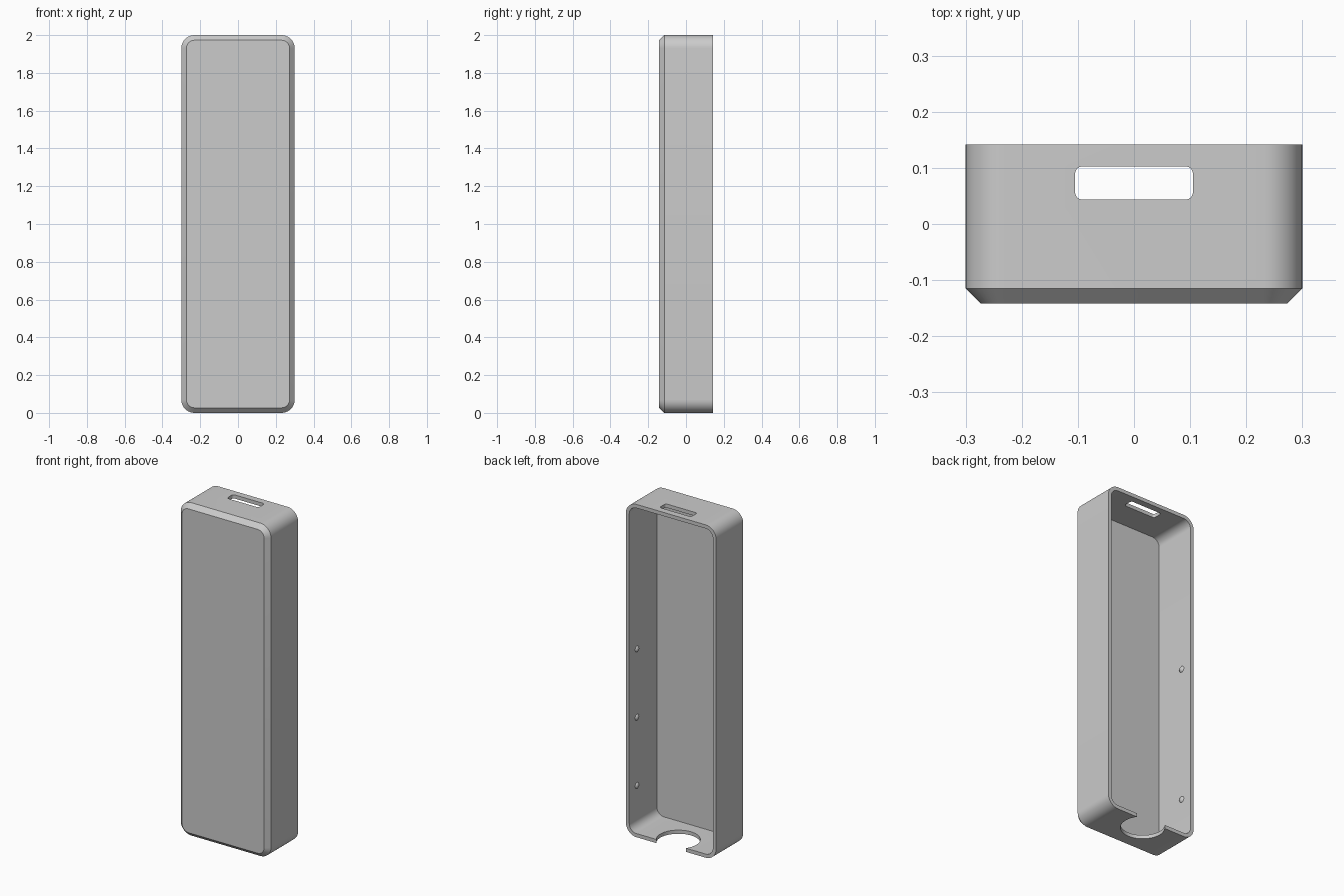
import bpy
import bmesh
import math

cube = bpy.data.objects.get("Cube")
if cube:
    bpy.data.objects.remove(cube, do_unlink=True)

WIDTH, HEIGHT, DEPTH = 0.6, 2.0, 0.284
WALL, CHAMFER, RADIUS = 0.022, 0.027, 0.07
BACK, FRONT = DEPTH / 2, -DEPTH / 2

grey = bpy.data.materials.new("plain grey")
grey.use_nodes = True
grey.diffuse_color = (0.6, 0.6, 0.6, 1)
grey.node_tree.nodes["Principled BSDF"].inputs["Base Color"].default_value = grey.diffuse_color


def rounded_rect(width, height, radius, segments=10):
    """Points of a rounded rectangle centred on the origin."""
    points = []
    for quarter, (sx, sy) in enumerate(((1, 1), (-1, 1), (-1, -1), (1, -1))):
        cx, cy = sx * (width / 2 - radius), sy * (height / 2 - radius)
        for i in range(segments + 1):
            a = math.pi / 2 * (quarter + i / segments)
            points.append((cx + radius * math.cos(a), cy + radius * math.sin(a)))
    return points


def loft(name, rings):
    """Closed solid skinned through rings of equal point count."""
    bm = bmesh.new()
    loops = [[bm.verts.new(p) for p in ring] for ring in rings]
    for a, b in zip(loops, loops[1:]):
        for i in range(len(a)):
            j = (i + 1) % len(a)
            bm.faces.new((a[i], a[j], b[j], b[i]))
    bm.faces.new(loops[0])
    bm.faces.new(loops[-1])
    bmesh.ops.recalc_face_normals(bm, faces=bm.faces)
    mesh = bpy.data.meshes.new(name)
    bm.to_mesh(mesh)
    bm.free()
    obj = bpy.data.objects.new(name, mesh)
    bpy.context.collection.objects.link(obj)
    obj.data.materials.append(grey)
    return obj


def shell_ring(inset, y):
    outline = rounded_rect(WIDTH - 2 * inset, HEIGHT - 2 * inset, RADIUS - inset)
    return [(x, y, z + HEIGHT / 2) for x, z in outline]


# Open-backed case with a chamfered front
case = loft("case", [
    shell_ring(WALL, FRONT + WALL),
    shell_ring(WALL, BACK),
    shell_ring(0, BACK),
    shell_ring(0, FRONT + CHAMFER),
    shell_ring(CHAMFER, FRONT),
])


# Cutters for the port slot in the top and the round notch in the bottom
def cutter(name, outline, y, z):
    obj = loft(name, [[(px, py + y, z + dz) for px, py in outline]
                      for dz in (-0.06, 0.06)])
    obj.hide_render = True
    obj.hide_set(True)
    mod = case.modifiers.new(name, "BOOLEAN")
    mod.operation = "DIFFERENCE"
    mod.solver = "EXACT"
    mod.object = obj
    return obj


PORT_Y = 0.073
circle = [(0.12 * math.cos(t * math.tau / 64), 0.12 * math.sin(t * math.tau / 64))
          for t in range(64)]
cutters = [
    cutter("port_slot_cutter", rounded_rect(0.21, 0.059, 0.013, 6), PORT_Y, HEIGHT),
    cutter("cable_notch_cutter", circle, PORT_Y, 0),
]
bpy.context.view_layer.objects.active = case
case.select_set(True)
for mod in list(case.modifiers):
    bpy.ops.object.modifier_apply(modifier=mod.name)
for obj in cutters:
    bpy.data.objects.remove(obj, do_unlink=True)
bpy.ops.object.shade_smooth_by_angle(angle=math.radians(30))


# Small snap bumps on the inner side walls
def snap_bump(name, side, z):
    bpy.ops.mesh.primitive_uv_sphere_add(
        segments=20, ring_count=12, radius=0.02,
        location=(side * (WIDTH / 2 - WALL + 0.006), 0.068, z))
    bump = bpy.context.object
    bump.name = name
    bump.scale.x = 0.8
    bump.data.materials.append(grey)
    bpy.ops.object.shade_smooth()


for label, side, heights in (("left", 1, (0.27, 0.68, 1.09)),
                             ("right", -1, (0.28, 1.09))):
    for n, z in enumerate(heights, 1):
        snap_bump(f"{label}_snap_bump_{n}", side, z)
